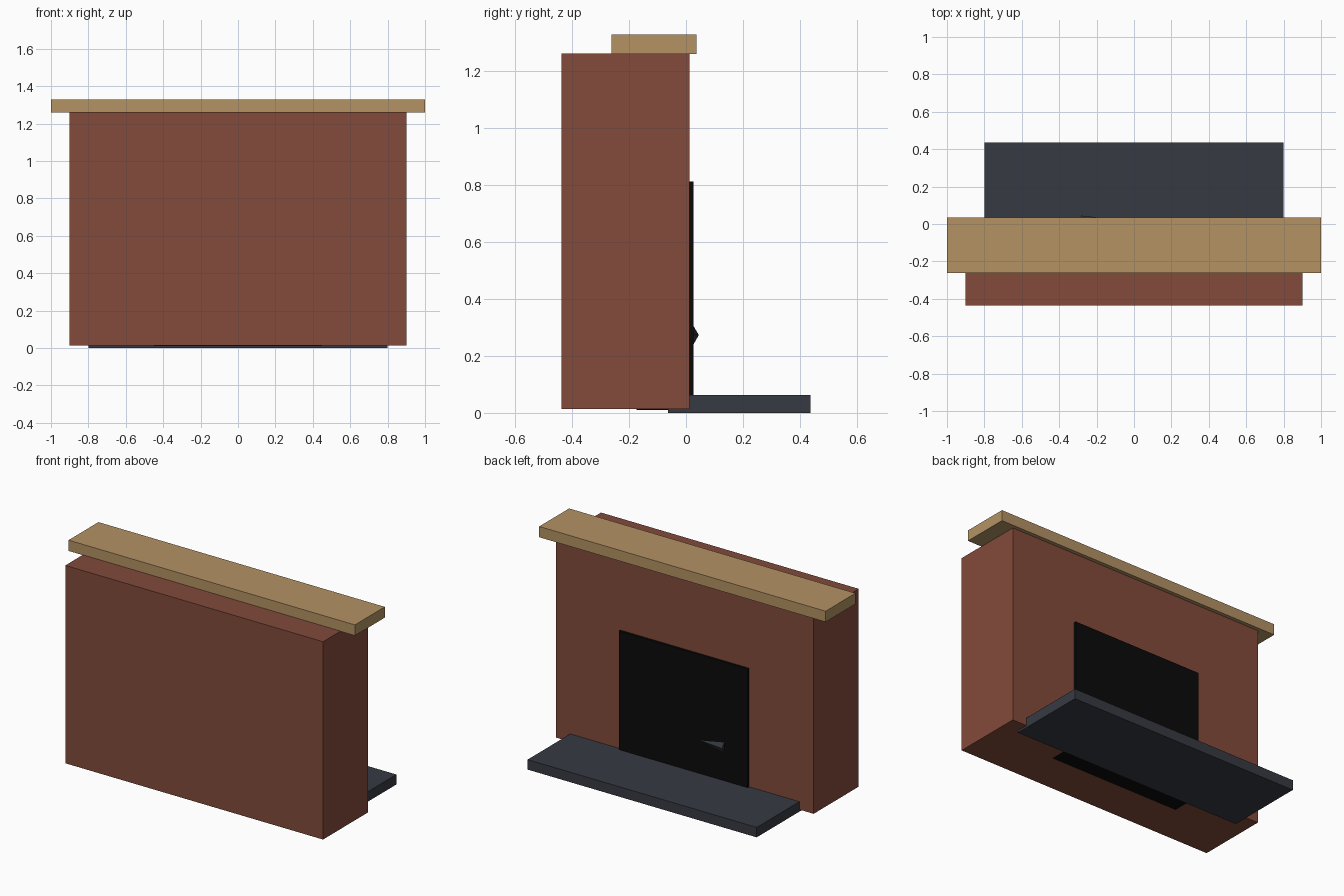
import bpy
import math
from mathutils import Matrix

cube = bpy.data.objects.get("Cube")
if cube:
    bpy.data.objects.remove(cube, do_unlink=True)


def material(name, rgb):
    mat = bpy.data.materials.new(name)
    mat.use_nodes = True
    color = (*rgb, 1.0)
    mat.diffuse_color = color
    mat.node_tree.nodes["Principled BSDF"].inputs["Base Color"].default_value = color
    return mat


brick = material("brick red", (0.225, 0.07, 0.043))
wood = material("light wood", (0.451, 0.287, 0.127))
slate = material("dark slate", (0.037, 0.042, 0.054))
soot = material("soot black", (0.003, 0.003, 0.003))


def finish(name, mat):
    obj = bpy.context.object
    obj.name = obj.data.name = name
    obj.data.materials.append(mat)
    return obj


def box(name, mat, half_width, y_range, z_range):
    """Box centred on x, spanning the given depth and height."""
    (y0, y1), (z0, z1) = y_range, z_range
    bpy.ops.mesh.primitive_cube_add(size=1, location=(0, (y0 + y1) / 2, (z0 + z1) / 2))
    obj = finish(name, mat)
    obj.data.transform(Matrix.Diagonal((2 * half_width, y1 - y0, z1 - z0, 1)))
    return obj


# Masonry, shelf, hearth slab and fire opening
box("chimney_breast", brick, 0.9, (-0.437, 0.012), (0.013, 1.262))
box("mantel_shelf", wood, 1.0, (-0.262, 0.036), (1.26, 1.328))
box("hearth_slab", slate, 0.8, (-0.063, 0.437), (0, 0.063))
box("firebox", soot, 0.45, (-0.173, 0.027), (0.01, 0.812))

# Six-sided log, turned so that one end pokes out of the fire opening
length, radius, turn = 0.5, 0.06, 0.11
bpy.ops.mesh.primitive_cylinder_add(vertices=6, radius=radius, depth=length)
log = finish("fire_log", slate)
log.data.transform(Matrix.Rotation(math.pi / 2, 4, "Y"))
log.data.transform(Matrix.Rotation(-turn, 4, "Z"))
log.location = (
    -0.29 + length / 2 * math.cos(turn),
    0.045 - radius * math.cos(turn) - length / 2 * math.sin(turn),
    0.273,
)
